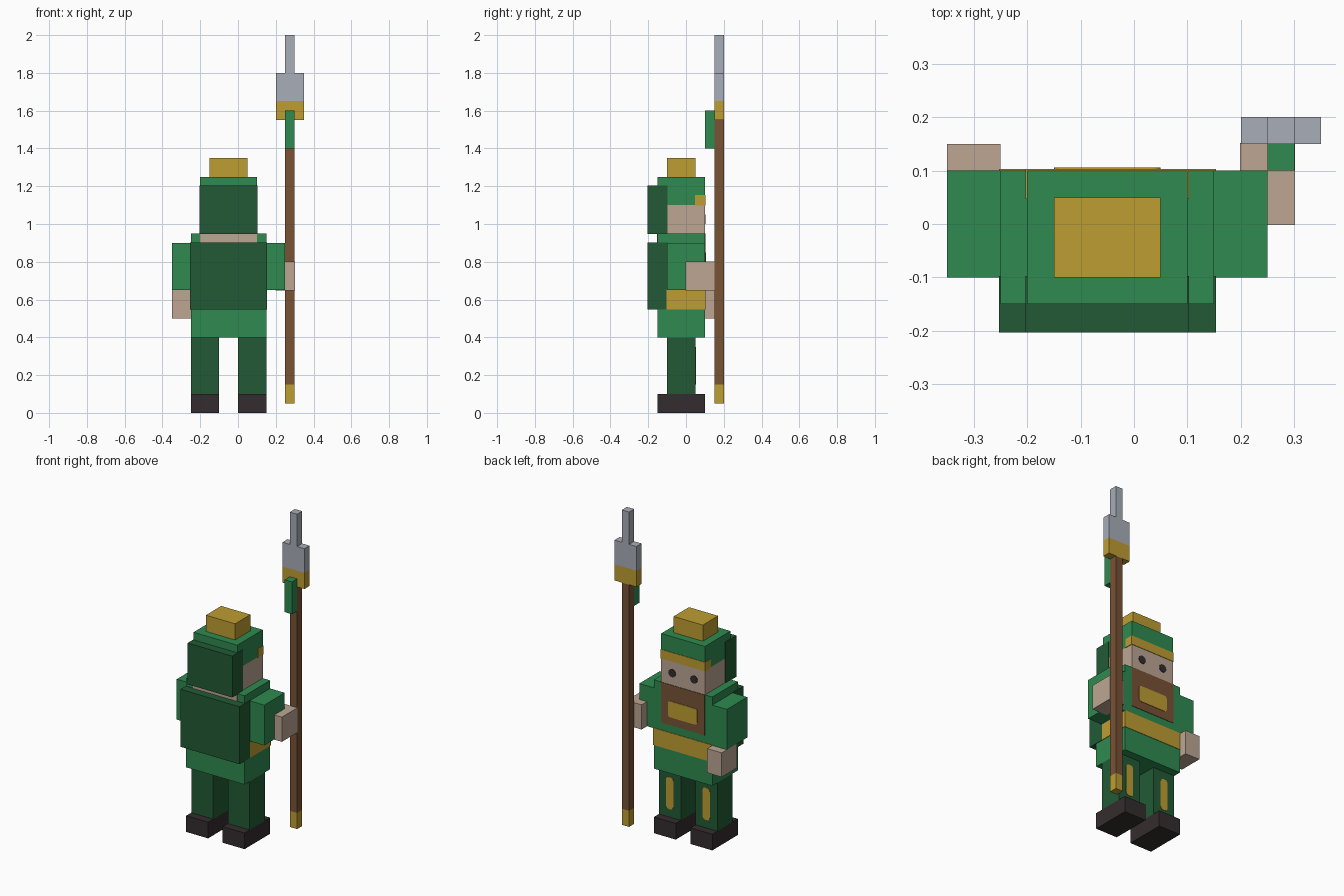
import bpy
import bmesh
from math import cos, sin, pi
from mathutils import Vector

if "Cube" in bpy.data.objects:
    bpy.data.objects.remove(bpy.data.objects["Cube"], do_unlink=True)

UNIT = 0.05     # every block sits on this lattice
PROUD = 0.06    # lattice fraction by which trim stands out from the block beneath


def make_material(name, rgb):
    linear = [((c / 255 + 0.055) / 1.055) ** 2.4 for c in rgb] + [1.0]
    mat = bpy.data.materials.new(name)
    mat.use_nodes = True
    mat.diffuse_color = linear
    shader = next(n for n in mat.node_tree.nodes if n.type == "BSDF_PRINCIPLED")
    shader.inputs["Base Color"].default_value = linear
    shader.inputs["Roughness"].default_value = 0.8
    return mat


green = make_material("tunic green", (46, 138, 80))
dark_green = make_material("dark green", (34, 90, 53))
gold = make_material("gold", (190, 157, 50))
skin = make_material("skin", (189, 166, 148))
brown = make_material("wood brown", (120, 83, 53))
steel = make_material("steel", (168, 174, 184))
black = make_material("boot black", (52, 44, 46))


def finish(name, bm, mat):
    bmesh.ops.recalc_face_normals(bm, faces=bm.faces)
    mesh = bpy.data.meshes.new(name)
    bm.to_mesh(mesh)
    bm.free()
    mesh.materials.append(mat)
    obj = bpy.data.objects.new(name, mesh)
    bpy.context.collection.objects.link(obj)
    return obj


def block(name, mat, x, y, z, pad=0.0):
    """Box spanning the given lattice ranges, grown by pad on every side."""
    low = Vector((x[0], y[0], z[0])) - Vector((pad, pad, pad))
    high = Vector((x[1], y[1], z[1])) + Vector((pad, pad, pad))
    bm = bmesh.new()
    bmesh.ops.create_cube(bm, size=1)
    for v in bm.verts:
        v.co = ((low + high) / 2 + v.co * (high - low)) * UNIT
    return finish(name, bm, mat)


def plate(name, mat, x, y, z, radius, depth=PROUD):
    """Thin rounded plate lying on the plane y and facing the chest side."""
    bm = bmesh.new()
    corners = [(x[1], z[1], -1, -1), (x[0], z[1], 1, -1),
               (x[0], z[0], 1, 1), (x[1], z[0], -1, 1)]
    ring = []
    for quarter, (cx, cz, sx, sz) in enumerate(corners):
        for step in range(4):
            a = (quarter + step / 3) * pi / 2
            ring.append(bm.verts.new(Vector((cx + radius * (sx + cos(a)), y,
                                             cz + radius * (sz + sin(a)))) * UNIT))
    bmesh.ops.remove_doubles(bm, verts=ring, dist=1e-5)
    face = bm.faces.new([v for v in ring if v.is_valid])
    moved = bmesh.ops.extrude_face_region(bm, geom=[face])["geom"]
    bmesh.ops.translate(bm, vec=(0, depth * UNIT, 0),
                        verts=[g for g in moved if isinstance(g, bmesh.types.BMVert)])
    return finish(name, bm, mat)


# Legs, boots and trouser stripes
for side, x in (("left", 0), ("right", -5)):
    block(side + "_boot", black, (x, x + 3), (-3, 2), (0, 2))
    block(side + "_leg", dark_green, (x, x + 3), (-2, 1), (2, 8))
    plate(side + "_leg_stripe", gold, (x + 1, x + 2), 1, (3, 7), 0.4)

# Body
block("tunic", green, (-5, 3), (-3, 2), (8, 19))
block("belt", gold, (-5, 3), (-2, 2), (11, 13), PROUD)
block("back_cape", dark_green, (-5, 3), (-4, -2), (11, 18), PROUD)
block("nape", skin, (-4, 2), (-3 - PROUD, -2), (18, 19))
block("beard", brown, (-4, 2), (1, 2 + PROUD), (14, 19))
plate("chest_badge", gold, (-3, 1), 2 + PROUD, (15, 17), 0.3)

# Head and hat
block("face", skin, (-4, 2), (-3, 2), (19, 22))
block("hat", green, (-4, 2), (-3, 2), (22, 25))
block("hat_band", gold, (-4, 2), (1, 2), (22, 23), PROUD)
block("hat_top", gold, (-3, 1), (-2, 1), (25, 27))
block("neck_flap", dark_green, (-4, 2), (-4, -2), (19, 24), PROUD)
for side, x in (("left", 0), ("right", -3)):
    plate(side + "_eye", black, (x, x + 1), 2, (20, 21), 0.5)

# Arms and hands
block("left_arm", green, (3, 5), (-2, 2), (13, 18))
block("left_hand", skin, (4, 6), (0, 3), (13, 16), PROUD / 2)
block("right_arm", green, (-7, -5), (-2, 2), (13, 18))
block("right_hand", skin, (-7, -5), (0, 3), (10, 13))

# Spear
block("spear_butt", gold, (5, 6), (3, 4), (1, 3))
block("spear_shaft", brown, (5, 6), (3, 4), (3, 31))
block("spear_collar", gold, (4, 7), (3, 4), (31, 33))
block("spear_blade", steel, (4, 7), (3, 4), (33, 36))
block("spear_tip", steel, (5, 6), (3, 4), (36, 40))
block("spear_ribbon", green, (5, 6), (2, 3), (28, 32))
